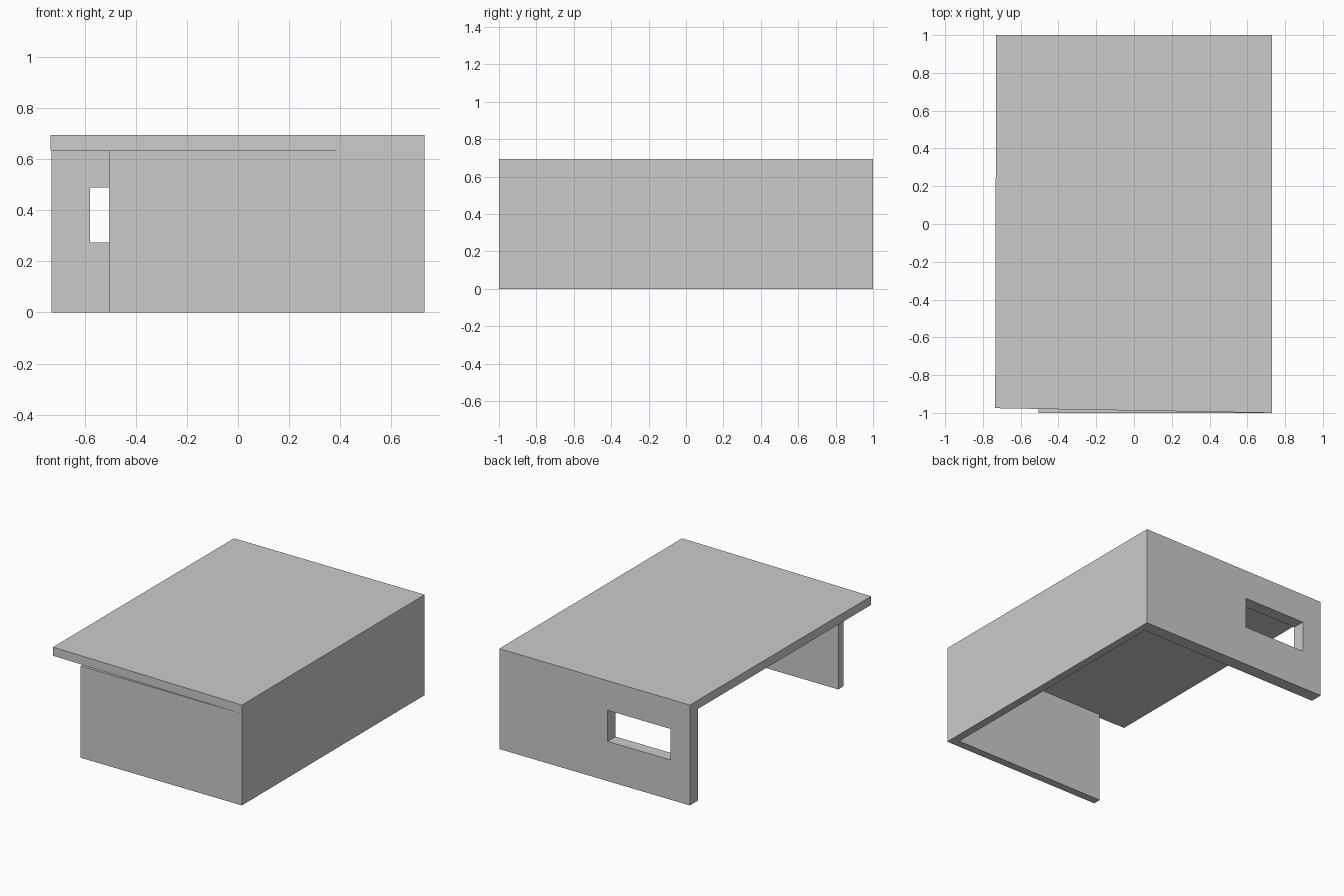
import bpy, bmesh
from mathutils import Vector

if "Cube" in bpy.data.objects:
    bpy.data.objects.remove(bpy.data.objects["Cube"])

X, H, ROOF = 0.73, 0.635, 0.695      # half width, wall top, roof top
T, BACK_T = 0.055, 0.087             # wall thicknesses


def extruded(name, faces, offset):
    """Solid made by extruding connected planar faces (lists of points) by offset."""
    bm = bmesh.new()
    for pts in faces:
        bm.faces.new([bm.verts.new(p) for p in pts])
    bmesh.ops.remove_doubles(bm, verts=bm.verts, dist=1e-5)
    base = bm.faces[:]
    res = bmesh.ops.extrude_face_region(bm, geom=base, use_keep_orig=True)
    moved = [g for g in res["geom"] if isinstance(g, bmesh.types.BMVert)]
    bmesh.ops.translate(bm, verts=moved, vec=Vector(offset))
    bmesh.ops.recalc_face_normals(bm, faces=bm.faces)
    mesh = bpy.data.meshes.new(name)
    bm.to_mesh(mesh)
    bm.free()
    obj = bpy.data.objects.new(name, mesh)
    bpy.context.collection.objects.link(obj)
    return obj


def wall(name, x0, x1, y0, y1):
    return extruded(name, [[(x0, y0, 0), (x1, y0, 0), (x1, y1, 0), (x0, y1, 0)]], (0, 0, H))


def rect(x0, x1, z0, z1, y):
    return [(x0, y, z0), (x1, y, z0), (x1, y, z1), (x0, y, z1)]


# Roof slab, its front edge slightly skewed
extruded("roof", [[(-0.735, -0.975, H), (X, -1, H), (X, 1, H), (-X, 1, H)]], (0, 0, ROOF - H))

# Short front wall and full right wall
wall("front_wall", -0.505, X, -1, -1 + T)
wall("right_wall", X - T, X, -1 + T, 1 - BACK_T)

# Back wall: rectangular frame around the window opening
outer = rect(-X, X, 0, H, 1)
inner = rect(-0.58, -0.10, 0.275, 0.49, 1)
frame = [[outer[i], outer[(i + 1) % 4], inner[(i + 1) % 4], inner[i]] for i in range(4)]
extruded("back_wall", frame, (0, -BACK_T, 0))
